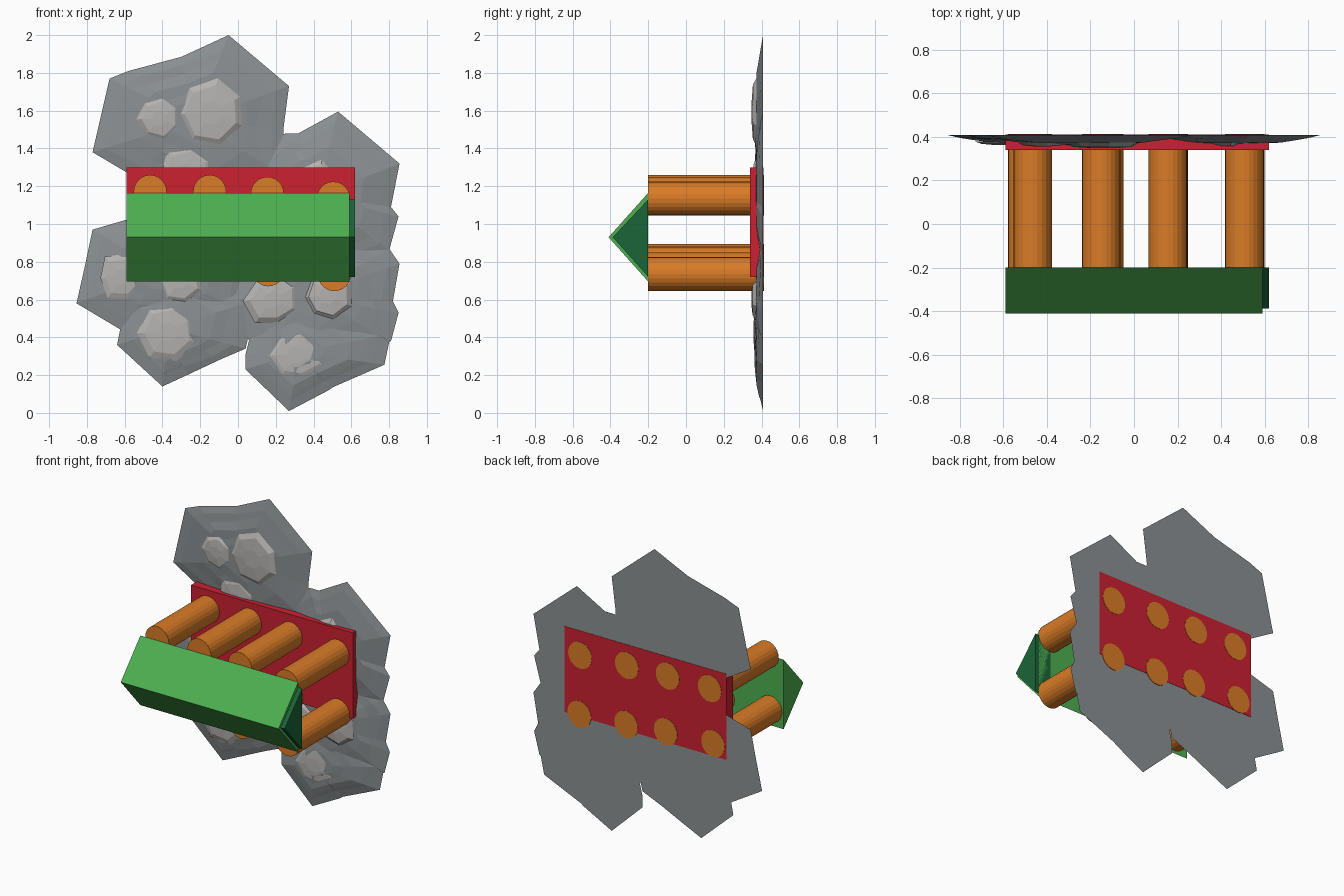
import bpy, bmesh, math, random
random.seed(4)
BACK = 0.408


def material(name, rgb):
    m = bpy.data.materials.new(name)
    m.diffuse_color = (*rgb, 1)
    return m


RED = material("red", (0.60, 0.015, 0.03))
ORANGE = material("orange", (0.70, 0.20, 0.02))
GREEN = material("green", (0.075, 0.43, 0.08))
DARK = material("dark_green", (0.011, 0.13, 0.04))
ROCK = material("rock_grey", (0.26, 0.28, 0.29))
PALE = material("pale_rock", (0.46, 0.45, 0.44))


def finish(name, bm, mat):
    bmesh.ops.recalc_face_normals(bm, faces=bm.faces)
    me = bpy.data.meshes.new(name)
    bm.to_mesh(me)
    bm.free()
    me.materials.append(mat)
    ob = bpy.data.objects.new(name, me)
    bpy.context.collection.objects.link(ob)
    return ob


def loft(name, rings, mat):
    """Skin a stack of equal-sized point rings and cap both ends."""
    bm = bmesh.new()
    vs = [[bm.verts.new(p) for p in r] for r in rings]
    for a, b in zip(vs, vs[1:]):
        for i in range(len(a)):
            j = (i + 1) % len(a)
            bm.faces.new((a[i], a[j], b[j], b[i]))
    bm.faces.new(vs[0])
    bm.faces.new(vs[-1])
    return finish(name, bm, mat)


def prism(name, profile, x0, x1, mat):
    return loft(name, [[(x, y, z) for y, z in profile] for x in (x0, x1)], mat)


# Red base slab and gabled roof
prism("base_slab", [(0.34, 0.72), (0.41, 0.72), (0.41, 1.30), (0.34, 1.30)], -0.59, 0.62, RED)
prism("roof", [(-0.20, 0.695), (-0.41, 0.93), (-0.20, 1.165)], -0.59, 0.59, GREEN)
prism("gable", [(-0.20, 0.72), (-0.388, 0.93), (-0.20, 1.13)], 0.50, 0.62, DARK)

# Two rows of columns
columns = [(-0.465, 1.17), (-0.15, 1.17), (0.155, 1.16), (0.505, 1.135),
           (-0.49, 0.805), (-0.135, 0.79), (0.16, 0.76), (0.51, 0.735)]
for cx, cz in columns:
    rings = []
    for y in (-0.20, 0.412):
        rings.append([(cx + 0.088 * math.cos(t * math.tau / 24), y,
                       cz + 0.09 * math.sin(t * math.tau / 24)) for t in range(24)])
    loft("column", rings, ORANGE)

# Rock lobes: (centre), outline, each stepping up from a thin rim
lobes = [
    ((-0.23, 1.55), [(-0.05, 2.0), (0.27, 1.73), (0.24, 1.5), (0.25, 1.25), (-0.1, 1.05),
                     (-0.55, 1.25), (-0.77, 1.38), (-0.68, 1.77), (-0.58, 1.81), (-0.30, 1.885)]),
    ((0.42, 1.15), [(0.53, 1.595), (0.855, 1.32), (0.81, 1.09), (0.85, 1.04), (0.80, 0.86),
                    (0.45, 0.7), (0.0, 0.85), (0.0, 1.25), (0.25, 1.48), (0.32, 1.48)]),
    ((0.38, 0.62), [(0.5, 1.0), (0.80, 0.87), (0.855, 0.79), (0.82, 0.59), (0.85, 0.53),
                    (0.81, 0.38), (0.5, 0.25), (0.1, 0.3), (-0.05, 0.6), (0.1, 0.95)]),
    ((0.32, 0.32), [(0.55, 0.62), (0.81, 0.42), (0.775, 0.255), (0.5, 0.135), (0.48, 0.12),
                    (0.27, 0.01), (0.04, 0.23), (0.04, 0.31), (0.1, 0.55), (0.3, 0.68)]),
    ((-0.37, 0.45), [(-0.2, 0.75), (0.1, 0.6), (0.04, 0.34), (-0.1, 0.28), (-0.27, 0.2),
                     (-0.40, 0.14), (-0.64, 0.36), (-0.62, 0.46), (-0.6, 0.62), (-0.4, 0.78)]),
    ((-0.4, 0.75), [(-0.45, 1.06), (-0.1, 1.15), (0.05, 0.85), (0.0, 0.55), (-0.3, 0.4),
                    (-0.62, 0.44), (-0.855, 0.58), (-0.81, 0.78), (-0.77, 0.97), (-0.6, 1.02)]),
    ((-0.15, 1.1), [(0.1, 1.4), (0.3, 1.1), (0.2, 0.8), (-0.2, 0.75), (-0.55, 0.9),
                    (-0.55, 1.2), (-0.4, 1.35), (-0.1, 1.45)]),
]
steps = [(1.0, 0), (0.84, 0.014), (0.72, 0.022), (0.56, 0.034), (0.42, 0.038), (0.28, 0.043)]
for (cx, cz), outline in lobes:
    rings = []
    for k, (f, d) in enumerate(steps):
        jit = 0.05 if k else 0
        ring = []
        for x, z in outline:
            g = f * (1 + random.uniform(-jit, jit))
            ring.append((cx + (x - cx) * g, BACK - d * (1 + random.uniform(-jit, jit)),
                         cz + (z - cz) * g))
        rings.append(ring)
    loft("rock_lobe", rings, ROCK)

# Pale peaks on the rocks: x, z, radius, height
peaks = [(-0.42, 1.56, 0.12, 0.052), (-0.14, 1.59, 0.17, 0.06), (-0.37, 0.43, 0.15, 0.05),
         (0.31, 0.31, 0.15, 0.046), (0.18, 0.60, 0.14, 0.056), (0.47, 0.62, 0.14, 0.062),
         (-0.61, 0.72, 0.13, 0.045), (-0.31, 0.70, 0.13, 0.052), (-0.27, 1.27, 0.14, 0.045),
         (0.42, 1.2, 0.14, 0.055)]
for px, pz, r, h in peaks:
    wob = [random.uniform(0.85, 1.1) for _ in range(7)]
    rings = [[(px + r * s * w * math.cos(i * math.tau / 7 + 0.5), BACK - d,
               pz + r * s * w * math.sin(i * math.tau / 7 + 0.5)) for i, w in enumerate(wob)]
             for s, d in ((1.05, 0.03), (0.8, h * 0.9), (0.35, h))]
    loft("rock_peak", rings, PALE)
